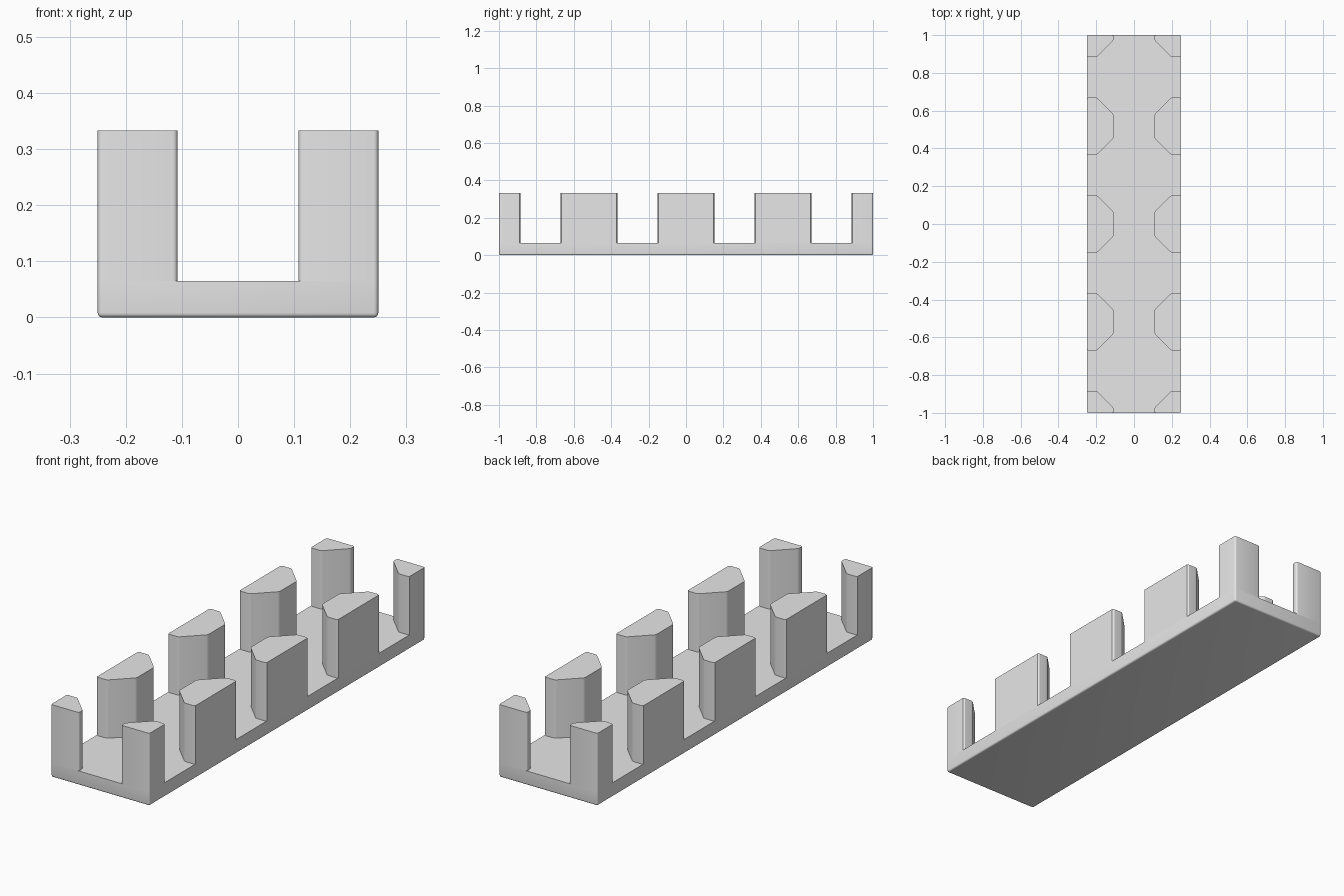
import bpy
import bmesh

cube = bpy.data.objects.get("Cube")
if cube:
    bpy.data.objects.remove(cube, do_unlink=True)

HALF_W, HALF_L = 0.25, 1.0
FLOOR, TOP = 0.065, 0.333
ROUND = 0.008
PITCH = 0.518

grey = bpy.data.materials.new("plain grey")
grey.use_nodes = True
grey.diffuse_color = (0.8, 0.8, 0.8, 1)
grey.node_tree.nodes["Principled BSDF"].inputs["Base Color"].default_value = (0.8, 0.8, 0.8, 1)


def finish(bm, name):
    """Turn a bmesh into a shaded object."""
    bmesh.ops.recalc_face_normals(bm, faces=bm.faces[:])
    mesh = bpy.data.meshes.new(name)
    bm.to_mesh(mesh)
    bm.free()
    mesh.materials.append(grey)
    obj = bpy.data.objects.new(name, mesh)
    bpy.context.collection.objects.link(obj)
    bpy.ops.object.select_all(action='DESELECT')
    obj.select_set(True)
    bpy.context.view_layer.objects.active = obj
    bpy.ops.object.shade_smooth_by_angle(angle=0.55)
    return obj


def prism(outline, bottom, top):
    """Extrude an outline upward into a closed prism."""
    bm = bmesh.new()
    face = bm.faces.new([bm.verts.new((x, y, bottom)) for x, y in outline])
    result = bmesh.ops.extrude_face_region(bm, geom=[face])
    for v in result["geom"]:
        if isinstance(v, bmesh.types.BMVert):
            v.co.z = top
    bmesh.ops.recalc_face_normals(bm, faces=bm.faces[:])
    return bm


def is_upright(e):
    return abs(e.verts[0].co.z - e.verts[1].co.z) > 0.01


def soften(bm, test, radius):
    """Round the edges that pass a test."""
    bmesh.ops.bevel(bm, geom=[e for e in bm.edges if test(e)], offset=radius,
                    segments=4, profile=0.5, affect='EDGES')


# Base slab, rounded below and at its four corners
slab = prism([(-HALF_W, -HALF_L), (HALF_W, -HALF_L), (HALF_W, HALF_L), (-HALF_W, HALF_L)], 0, FLOOR)
soften(slab, lambda e: is_upright(e) or max(v.co.z for v in e.verts) < 0.001, ROUND)
finish(slab, "base_slab")


def add_post(index, side):
    """Upright post with chamfered inner corners, cut short at the slab ends."""
    c = index * PITCH
    outline = [(0.25, -0.147), (0.242, -0.152), (0.197, -0.152), (0.108, -0.063),
               (0.108, 0.063), (0.197, 0.152), (0.242, 0.152), (0.25, 0.147)]
    bm = prism([(x * side, y + c) for x, y in outline], FLOOR, TOP)
    if abs(index) == 2:
        end = 1 if index > 0 else -1
        cut = bmesh.ops.bisect_plane(bm, geom=bm.verts[:] + bm.edges[:] + bm.faces[:],
                                     plane_co=(0, end * HALF_L, 0), plane_no=(0, end, 0),
                                     clear_outer=True)
        rim = [e for e in cut["geom_cut"] if isinstance(e, bmesh.types.BMEdge)]
        bmesh.ops.contextual_create(bm, geom=rim)
        bmesh.ops.recalc_face_normals(bm, faces=bm.faces[:])
    soften(bm, lambda e: is_upright(e) and
           (abs(e.verts[0].co.x) < 0.22 or abs(e.verts[0].co.y) > 0.99), ROUND)
    # The hidden underside is left open
    under = [f for f in bm.faces if all(v.co.z < FLOOR + 0.001 for v in f.verts)]
    bmesh.ops.delete(bm, geom=under, context='FACES')
    finish(bm, f"{'left' if side > 0 else 'right'}_post_{index + 3}")


# Two rows of posts
for side in (1, -1):
    for index in range(-2, 3):
        add_post(index, side)
